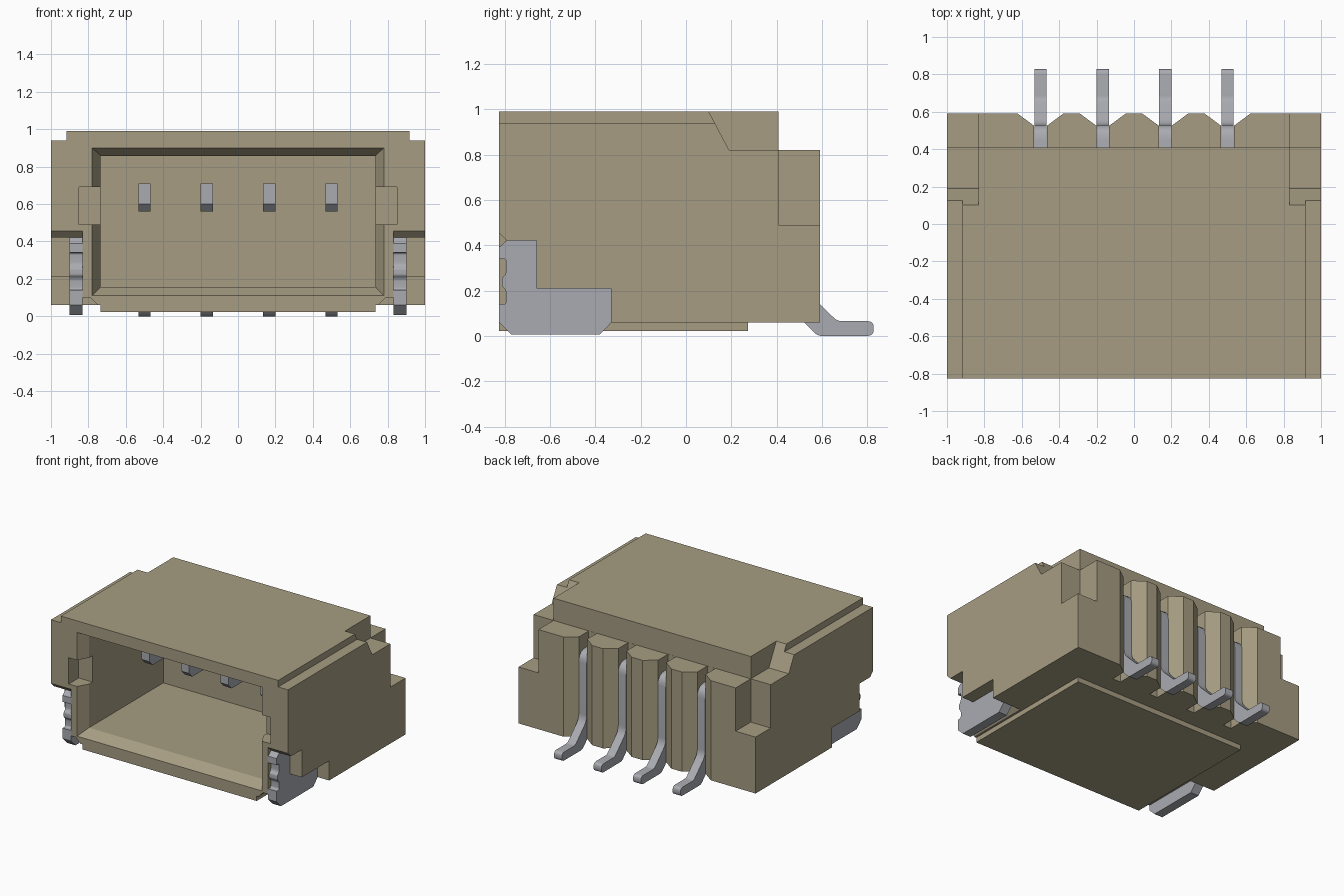
import bpy, bmesh, math

if "Cube" in bpy.data.objects:
    bpy.data.objects.remove(bpy.data.objects["Cube"])


def material(name, rgb):
    m = bpy.data.materials.new(name)
    m.diffuse_color = (*rgb, 1)
    m.use_nodes = True
    m.node_tree.nodes["Principled BSDF"].inputs["Base Color"].default_value = m.diffuse_color
    return m


TAN = material("tan plastic", (0.38, 0.335, 0.225))
METAL = material("grey metal", (0.40, 0.41, 0.44))
F = -0.825          # front face
BACK = 0.59         # rear face
PINS = (-0.5, -0.167, 0.167, 0.5)


def loft(name, rings, mat):
    """Closed solid through matching rings of points."""
    bm = bmesh.new()
    vs = [[bm.verts.new(p) for p in r] for r in rings]
    n = len(rings[0])
    bm.faces.new(vs[0])
    bm.faces.new(vs[-1])
    for a, b in zip(vs, vs[1:]):
        for i in range(n):
            j = (i + 1) % n
            bm.faces.new((a[i], a[j], b[j], b[i]))
    bmesh.ops.recalc_face_normals(bm, faces=bm.faces)
    me = bpy.data.meshes.new(name)
    bm.to_mesh(me)
    bm.free()
    me.materials.append(mat)
    ob = bpy.data.objects.new(name, me)
    bpy.context.collection.objects.link(ob)
    return ob


def side_prism(name, yz, x0, x1, mat=TAN):
    return loft(name, [[(x, y, z) for y, z in yz] for x in (x0, x1)], mat)


def front_prism(name, xz, y0, y1, mat=TAN):
    return loft(name, [[(x, y, z) for x, z in xz] for y in (y0, y1)], mat)


def top_prism(name, xy, z0, z1, mat=TAN):
    return loft(name, [[(x, y, z) for x, y in xy] for z in (z0, z1)], mat)


def rect(a, b, c, d):
    return [(a, c), (b, c), (b, d), (a, d)]


def cut(target, cutter):
    mod = target.modifiers.new("cut", 'BOOLEAN')
    mod.operation = 'DIFFERENCE'
    mod.solver = 'EXACT'
    mod.object = cutter
    bpy.context.view_layer.objects.active = target
    bpy.ops.object.modifier_apply(modifier=mod.name)
    bpy.data.objects.remove(cutter)


# Housing: stepped block
housing = side_prism("housing", [(F, 0.06), (BACK, 0.06), (BACK, 0.82), (0.408, 0.82),
                                 (0.408, 0.99), (F, 0.99)], -1, 1)

# Mating cavity with a chamfered mouth
slope = 0.045 / 0.08 * 0.05
mouth = [(F - 0.05, 0.78 + slope, 0.11 - slope, 0.90 + slope),
         (F + 0.08, 0.735, 0.157, 0.858), (0.15, 0.735, 0.157, 0.858)]
cut(housing, loft("cavity", [[(x, y, z) for x, z in rect(-w, w, lo, hi)]
                             for y, w, lo, hi in mouth], TAN))

for s in (-1, 1):
    # Latch notch in the side wall
    cut(housing, front_prism("notch", rect(s * 0.70, s * 0.85, 0.49, 0.69), F - 0.1, F + 0.12))
    # Lowered shoulder along the top edge
    cut(housing, side_prism("shoulder", rect(F - 0.1, 0.126, 0.94, 1.1), s * 0.917, s * 1.1))
    # Sloped and stepped rear corner
    cut(housing, side_prism("corner", [(0.095, 1.0), (0.19, 0.82), (0.408, 0.82), (0.408, 0.49),
                                       (0.7, 0.49), (0.7, 1.0)], s * 0.832, s * 1.1))
    # Pocket for the solder tab
    cut(housing, side_prism("pocket", [(F - 0.05, 0.505), (F + 0.035, 0.42), (-0.66, 0.42),
                                       (-0.66, 0.21), (-0.33, 0.21), (-0.33, -0.1),
                                       (F - 0.05, -0.1)], s * 0.832, s * 1.1))
    # Relief under the wall beside the pocket
    cut(housing, front_prism("relief", [(s * 0.84, 0.10), (s * 0.79, 0.10), (s * 0.735, 0.045),
                                        (s * 0.84, 0.045)], F - 0.1, -0.33))

# Flared pin grooves in the rear face
for px in PINS:
    cut(housing, top_prism("groove", [(px - 0.034, 0.409), (px + 0.034, 0.409), (px + 0.034, 0.525),
                                      (px + 0.149, 0.61), (px - 0.149, 0.61), (px - 0.034, 0.525)],
                           0.0, 0.8205))

# Raised base pad
base_pad = front_prism("base_pad", rect(-0.735, 0.735, 0.022, 0.062), F, 0.274)


def rounded(points):
    """Round the corners given with a radius: (y, z, radius)."""
    out = []
    n = len(points)
    for i, (y, z, r) in enumerate(points):
        if r == 0:
            out.append((y, z))
            continue
        ends = []
        for q in (points[i - 1], points[(i + 1) % n]):
            d = math.hypot(q[0] - y, q[1] - z)
            ends.append((y + (q[0] - y) * r / d, z + (q[1] - z) * r / d))
        for k in range(6):
            t = k / 5
            a, b, c = (1 - t) ** 2, 2 * t * (1 - t), t * t
            out.append(tuple(a * ends[0][j] + b * (y, z)[j] + c * ends[1][j] for j in (0, 1)))
    return out


# Bent contact pins
pin_profile = rounded([(-0.40, 0.60, 0), (-0.36, 0.56, 0), (0.44, 0.56, 0), (0.44, 0.14, 0.03),
                       (0.58, 0.0, 0.02), (0.828, 0.0, 0.028), (0.828, 0.065, 0.028),
                       (0.667, 0.065, 0.02), (0.53, 0.20, 0.04), (0.53, 0.71, 0.08),
                       (-0.40, 0.71, 0)])
metal_parts = []
for i, px in enumerate(PINS):
    metal_parts.append(side_prism(f"contact_pin_{i + 1}", pin_profile, px - 0.033, px + 0.033, METAL))

# Solder tabs with a scalloped front edge
tab_profile = rounded([(F, 0.06, 0), (-0.77, 0.006, 0), (-0.38, 0.006, 0), (-0.328, 0.06, 0),
                       (-0.328, 0.21, 0), (-0.658, 0.21, 0), (-0.658, 0.422, 0),
                       (-0.79, 0.422, 0), (F, 0.39, 0), (F, 0.34, 0), (-0.793, 0.34, 0.014),
                       (-0.793, 0.275, 0.014), (-0.812, 0.255, 0.008), (-0.812, 0.22, 0.008),
                       (-0.793, 0.20, 0.014), (-0.793, 0.14, 0.014), (F, 0.14, 0)])
for s, label in ((-1, "left"), (1, "right")):
    metal_parts.append(side_prism(f"solder_tab_{label}", tab_profile, s * 0.832, s * 0.902, METAL))

# Smooth only the bends
bpy.ops.object.select_all(action='DESELECT')
for ob in metal_parts:
    ob.select_set(True)
bpy.context.view_layer.objects.active = metal_parts[0]
bpy.ops.object.shade_smooth_by_angle(angle=math.radians(30))
